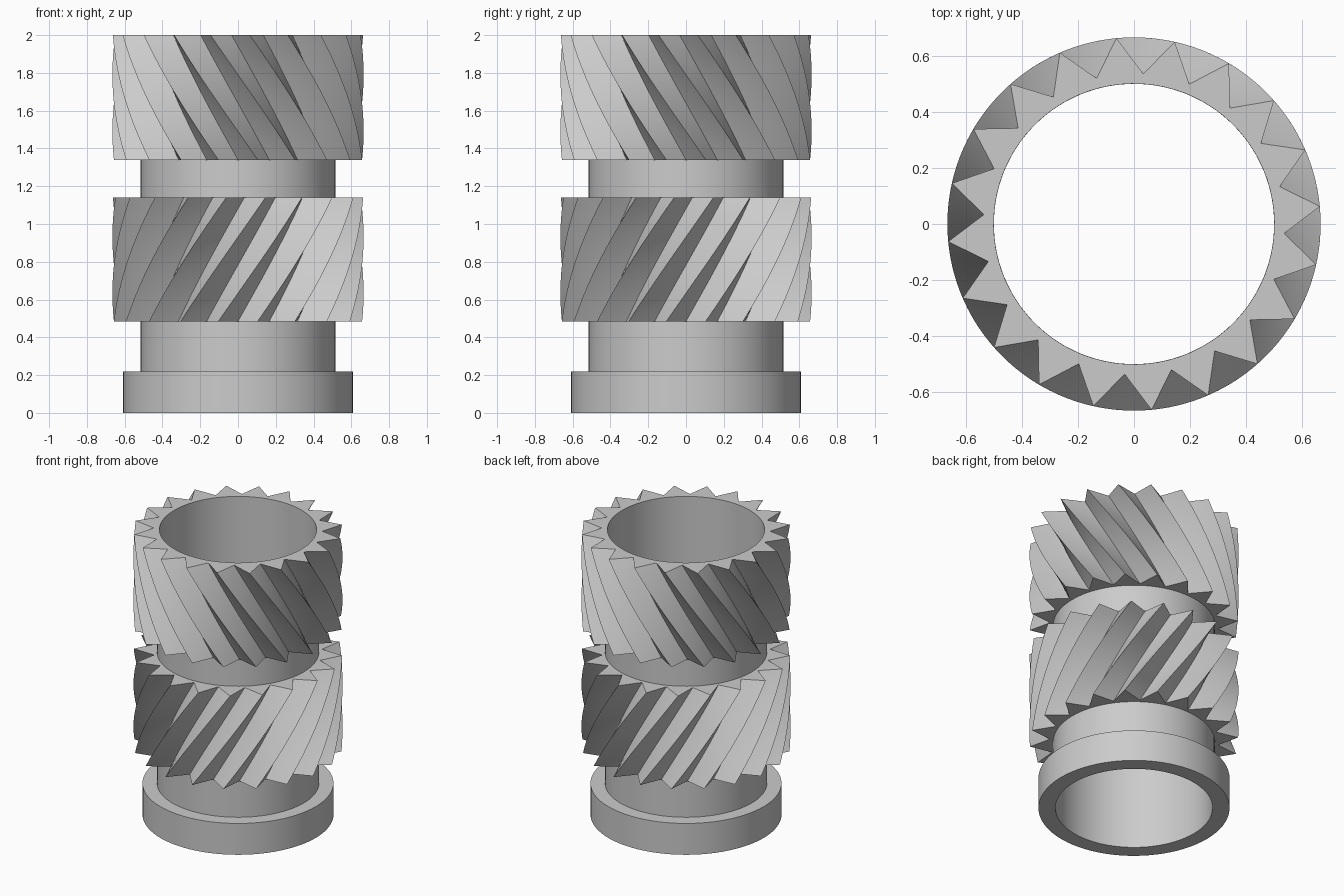
import bpy, bmesh
from math import cos, sin, radians, tau

if "Cube" in bpy.data.objects:
    bpy.data.objects.remove(bpy.data.objects["Cube"])

TEETH = 20
SIDES = TEETH * 4          # tip, flank, root, flank for each tooth
TIP, ROOT, BORE, NECK = 0.665, 0.536, 0.50, 0.515
START, TWIST = radians(9), radians(39.6)


def circle(r, z, turn=0.0):
    return [(r * cos(tau * i / SIDES + turn), r * sin(tau * i / SIDES + turn), z)
            for i in range(SIDES)]


def star(z, turn):
    """Zigzag tooth outline with straight flanks."""
    pts = []
    for i in range(TEETH * 2):
        corners = []
        for j in (i, i + 1):
            r = ROOT if j % 2 else TIP
            a = tau * j / (TEETH * 2) + turn
            corners.append((r * cos(a), r * sin(a)))
        (x0, y0), (x1, y1) = corners
        pts += [(x0, y0, z), ((x0 + x1) / 2, (y0 + y1) / 2, z)]
    return pts


def loft(name, rings):
    """Skin a closed loop of rings into a hollow solid."""
    bm = bmesh.new()
    loops = [[bm.verts.new(p) for p in ring] for ring in rings]
    for k, low in enumerate(loops):
        high = loops[(k + 1) % len(loops)]
        for i in range(SIDES):
            j = (i + 1) % SIDES
            bm.faces.new((low[i], low[j], high[j], high[i]))
    bmesh.ops.recalc_face_normals(bm, faces=bm.faces)
    mesh = bpy.data.meshes.new(name)
    bm.to_mesh(mesh)
    bm.free()
    obj = bpy.data.objects.new(name, mesh)
    bpy.context.collection.objects.link(obj)
    bpy.ops.object.select_all(action='DESELECT')
    obj.select_set(True)
    bpy.context.view_layer.objects.active = obj
    bpy.ops.object.shade_smooth_by_angle(angle=radians(30))
    return obj


def knurl(name, z0, z1, inner, twist, steps=20):
    """Helical toothed ring; teeth start at the same angle at the bottom."""
    levels = [(z0 + (z1 - z0) * k / steps, START + twist * k / steps)
              for k in range(steps + 1)]
    outside = [star(z, t) for z, t in levels]
    inside = [circle(inner, z, t) for z, t in reversed(levels)]
    return loft(name, outside + inside)


# Flanged sleeve: base collar and thin necks around the bore
profile = [(BORE, 0), (0.608, 0), (0.608, 0.22), (NECK, 0.22), (NECK, 1.34), (BORE, 1.34)]
loft("flanged_sleeve", [circle(r, z) for r, z in profile])

# Two knurled bands with opposite helices; the upper one carries the bore to the top
knurl("lower_knurl", 0.485, 1.14, 0.508, TWIST)
knurl("upper_knurl", 1.34, 2.0, BORE, -TWIST)
